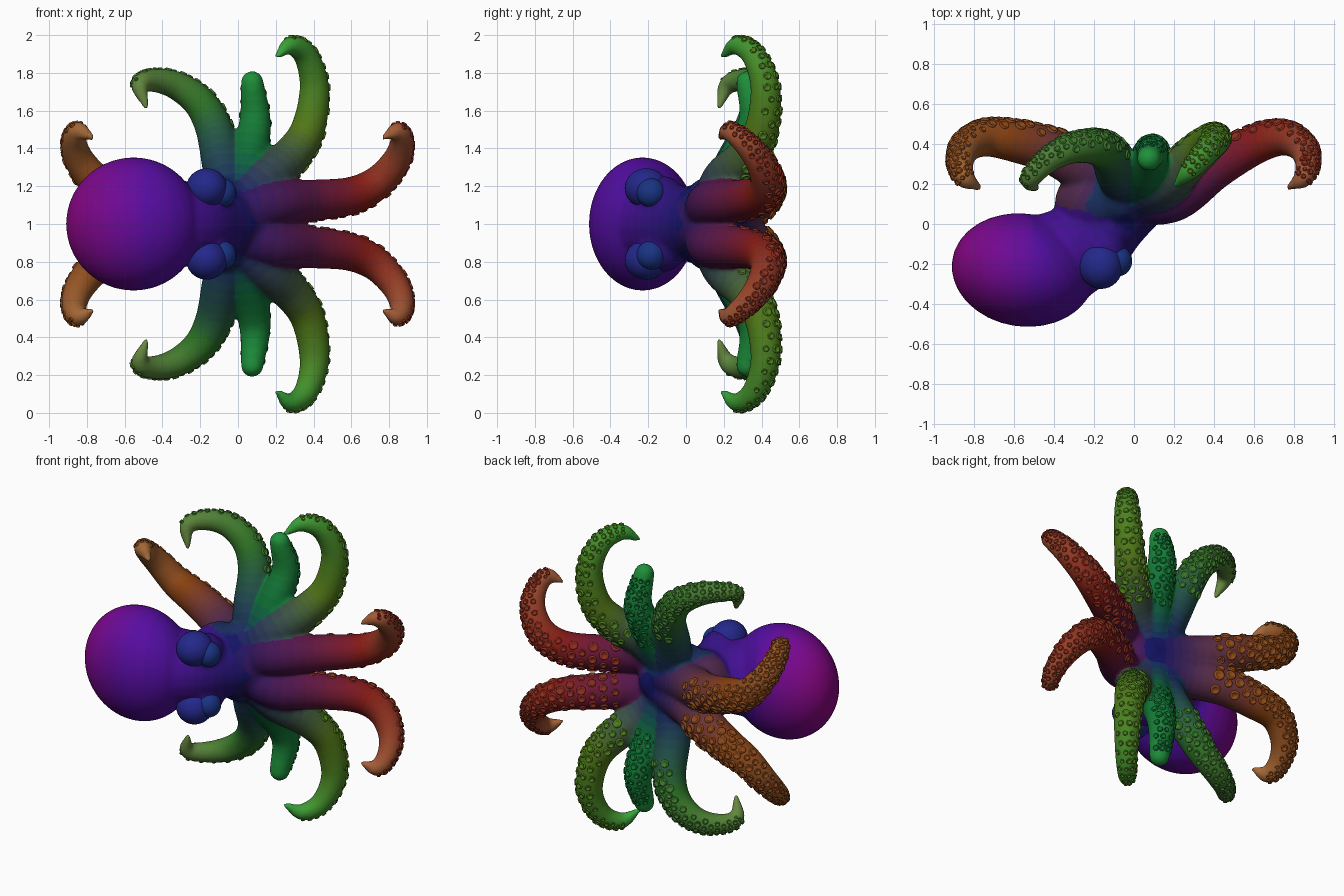
import bpy, bmesh, math, random
from mathutils import Vector, Matrix
from mathutils.kdtree import KDTree

if "Cube" in bpy.data.objects:
    bpy.data.objects.remove(bpy.data.objects["Cube"])

random.seed(4)
NAVY = Vector((0.03, 0.03, 0.28))


def material(name, c):
    m = bpy.data.materials.new(name)
    m.diffuse_color = (*(.75 * v ** 1.35 for v in c), 1)
    m.use_nodes = True
    m.node_tree.nodes["Principled BSDF"].inputs["Base Color"].default_value = m.diffuse_color
    return m


def resample(pts, n=6):
    """Catmull-Rom samples of an (x, y, z, r) path."""
    p = [Vector(q) for q in pts]
    p = [2 * p[0] - p[1]] + p + [2 * p[-1] - p[-2]]
    out = []
    for i in range(1, len(p) - 2):
        a, b, c, d = p[i - 1:i + 3]
        for k in range(n):
            t = k / n
            out.append(.5 * (2 * b + (c - a) * t + (2 * a - 5 * b + 4 * c - d) * t * t
                             + (3 * b - a - 3 * c + d) * t ** 3))
    return out + [p[-2]]


def taper(pts, base, blunt=False):
    """Add a radius that shrinks along the arm by rule."""
    out = []
    for i, p in enumerate(pts):
        t = i / (len(pts) - 1) * (.75 if blunt else 1)
        r = base * (1 - .7 * t ** 1.3)
        out.append((*p, r * .5 if t == 1 else r))
    return out


def flip(pts, side):
    return [(x, y, 1 + side * (z - 1), r) for x, y, z, r in pts]


def tangent(path, i):
    return (path[min(i + 1, len(path) - 1)] - path[max(i - 1, 0)]).to_3d().normalized()


def ball(bm, co, r, scale=(1, 1, 1), rot=0.0):
    m = Matrix.Translation(co) @ Matrix.Rotation(rot, 4, 'Z') @ Matrix.Diagonal((*scale, 1))
    bmesh.ops.create_uvsphere(bm, u_segments=32, v_segments=20, radius=r, matrix=m)


def bridge(bm, rings):
    for a, b in zip(rings, rings[1:]):
        for k in range(len(a)):
            n = (k + 1) % len(a)
            bm.faces.new((a[k], a[n], b[n], b[k]))


def tube(bm, path, seg=20):
    rings, u = [], None
    for i, q in enumerate(path):
        t = tangent(path, i)
        u = t.orthogonal() if u is None else u - t * u.dot(t)
        u.normalize()
        v = t.cross(u)
        rings.append([bm.verts.new(q.to_3d() + q.w * (u * math.cos(a) + v * math.sin(a)))
                      for a in (2 * math.pi * k / seg for k in range(seg))])
    bridge(bm, rings)
    bm.faces.new(rings[0][::-1])
    bm.faces.new(rings[-1])
    ball(bm, path[0].to_3d(), path[0].w)
    ball(bm, path[-1].to_3d(), path[-1].w)


def finish(bm, name, mats=()):
    me = bpy.data.meshes.new(name)
    bm.to_mesh(me)
    bm.free()
    for m in mats:
        me.materials.append(m)
    me.polygons.foreach_set("use_smooth", [True] * len(me.polygons))
    ob = bpy.data.objects.new(name, me)
    bpy.context.collection.objects.link(ob)
    return ob


# Arm paths of the upper half; the front and back pairs share one curled end
curl = [(.74, .43, 1.22), (.835, .39, 1.33), (.868, .31, 1.43), (.845, .23, 1.49), (.775, .185, 1.46)]
front_right = [(0, .12, 1.06), (.2, .13, 1.11), (.4, .28, 1.125), (.6, .395, 1.15)] + curl
back_left = [(0, .18, 1.05), (-.2, .25, 1.07), (-.4, .36, 1.11), (-.6, .415, 1.17)]
back_left += [(-x, y, z) for x, y, z in curl]
upper_right = [(0, .15, 1.1), (.15, .2, 1.24), (.28, .32, 1.36), (.37, .4, 1.5), (.405, .42, 1.72),
               (.36, .36, 1.89), (.28, .27, 1.945), (.21, .195, 1.89)]
middle = [(0, .17, 1.1), (.05, .25, 1.3), (.09, .36, 1.54), (.075, .325, 1.75)]
upper_left = [(-.03, .18, 1.1), (-.08, .25, 1.3), (-.125, .35, 1.5), (-.2, .385, 1.64), (-.32, .375, 1.73),
              (-.44, .31, 1.76), (-.52, .22, 1.735), (-.485, .175, 1.62)]

# Radius path, middle colour, tip colour
ARMS = {
    "front_right_arm": (taper(front_right, .125), (.42, .04, .03), (.6, .26, .12)),
    "back_left_arm": (taper(back_left, .132), (.42, .13, .02), (.6, .3, .12)),
    "upper_right_arm": (taper(upper_right, .12), (.2, .34, .03), (.1, .6, .12)),
    "middle_arm": (taper(middle, .118, True), (.02, .3, .1), (.05, .48, .12)),
    "upper_left_arm": (taper(upper_left, .116), (.08, .33, .06), (.3, .45, .15)),
}
NECK = [(-.5, -.23, 1, .26), (-.26, -.11, 1, .225), (-.1, .03, 1, .185), (.05, .15, 1, .155)]

# Body: mantle, neck, crown web, eye mounds and arms fused into one smooth skin
bm = bmesh.new()
ball(bm, (-.553, -.23, 1), 1, (.36, .283, .353), math.radians(-8))
tube(bm, resample(NECK))
ball(bm, (-.2, .1, 1), .19, (1.03, 1, 1.18))
ball(bm, (-.08, .13, 1), .18, (1, 1, 1.4))
for side in (1, -1):
    ball(bm, (-.15, -.13, 1 + side * .14), .115, (1, 1.1, 1))
    for pts, _, _ in ARMS.values():
        tube(bm, resample(flip(pts, side)))
raw = finish(bm, "body_raw")
rm = raw.modifiers.new("fuse", 'REMESH')
rm.mode = 'VOXEL'
rm.voxel_size = .013
sm = raw.modifiers.new("soften", 'SMOOTH')
sm.factor, sm.iterations = .5, 12
skin = bpy.data.meshes.new_from_object(raw.evaluated_get(bpy.context.evaluated_depsgraph_get()))
bpy.data.objects.remove(raw)
body = bpy.data.objects.new("body", skin)
bpy.context.collection.objects.link(body)

# Colour bands: each face takes the colour of the nearest point on the spine or an arm
magenta, purple = Vector((.45, .01, .4)), Vector((.2, .02, .58))
anchors = []
for i in range(20):
    t = i / 19
    c = magenta.lerp(purple, t * 2) if t < .5 else purple.lerp(NAVY, t * 2 - 1)
    anchors.append((Vector((-.9 + .9 * t, -.2 + .3 * max(0, t - .5) * 2, 1)), c))
for pts, mid, tip in ARMS.values():
    path = resample(pts, 4)
    for i, q in enumerate(path):
        t = i / (len(path) - 1)
        c = NAVY.lerp(Vector(mid), t / .4) if t < .4 else Vector(mid).lerp(Vector(tip), (t - .4) / .6)
        anchors.append((q.to_3d(), c))
kd = KDTree(len(anchors))
skin.materials.clear()
for i, (co, c) in enumerate(anchors):
    kd.insert(co, i)
    skin.materials.append(material(f"skin_{i}", c))
kd.balance()
for f in skin.polygons:
    x, y, z = f.center
    f.material_index = kd.find((x, y, 1 + abs(z - 1)))[1]
    f.use_smooth = True

# Suckers: small lathed cups in staggered rows on the outside of each curl
CUP = [(1, -.5), (.95, .2), (.8, .33), (.6, .25), (.5, .05)]


def cup(bm, co, normal, r, seg=9):
    m = Matrix.Translation(co) @ normal.to_track_quat('Z', 'Y').to_matrix().to_4x4()
    rings = [[bm.verts.new(m @ (r * Vector((a * math.cos(2 * math.pi * k / seg),
                                            a * math.sin(2 * math.pi * k / seg), h))))
              for k in range(seg)] for a, h in CUP]
    bridge(bm, rings)
    bm.faces.new(rings[-1])


for name, (pts, mid, tip) in ARMS.items():
    mat = material(name + "_suckers", Vector(mid).lerp(Vector(tip), .2))
    for side in (1, -1):
        bm = bmesh.new()
        is_mid = name == "middle_arm"
        path = resample(flip(pts, side), 6 if is_mid else 4)
        centre = (path[-1].to_3d() + path[len(path) // 2].to_3d()) / 2
        if is_mid:
            centre.y = 0
        for i in range(7, len(path) - (1 if is_mid else 4)):
            q, t = path[i], tangent(path, i)
            out = (q.to_3d() - centre).normalized() * .7 + Vector((0, .6, 0))
            out = (out - t * out.dot(t)).normalized()
            for row in (-54, -18, 18, 54):
                a = math.radians(row + (9 if i % 2 else -9) + random.uniform(-6, 6))
                n = Matrix.Rotation(a, 3, t) @ out
                cup(bm, q.to_3d() + n * q.w * .975, n, q.w * random.uniform(.2, .29))
        finish(bm, name + ("_upper" if side > 0 else "_lower") + "_suckers", [mat])

# Eyes: a swollen socket with a smaller eyeball in front of it
socket_mat = material("eye_socket_blue", (.06, .07, .45))
eye_mat = material("eyeball_blue", (.04, .1, .42))
for side, label in ((1, "upper"), (-1, "lower")):
    bm = bmesh.new()
    ball(bm, (-.165, -.21, 1 + side * .19), .107, (1.02, 1.07, .98))
    finish(bm, label + "_eye_socket", [socket_mat])
    bm = bmesh.new()
    ball(bm, (-.082, -.185, 1 + side * .165), .073, (1, 1.05, 1.05))
    finish(bm, label + "_eyeball", [eye_mat])
